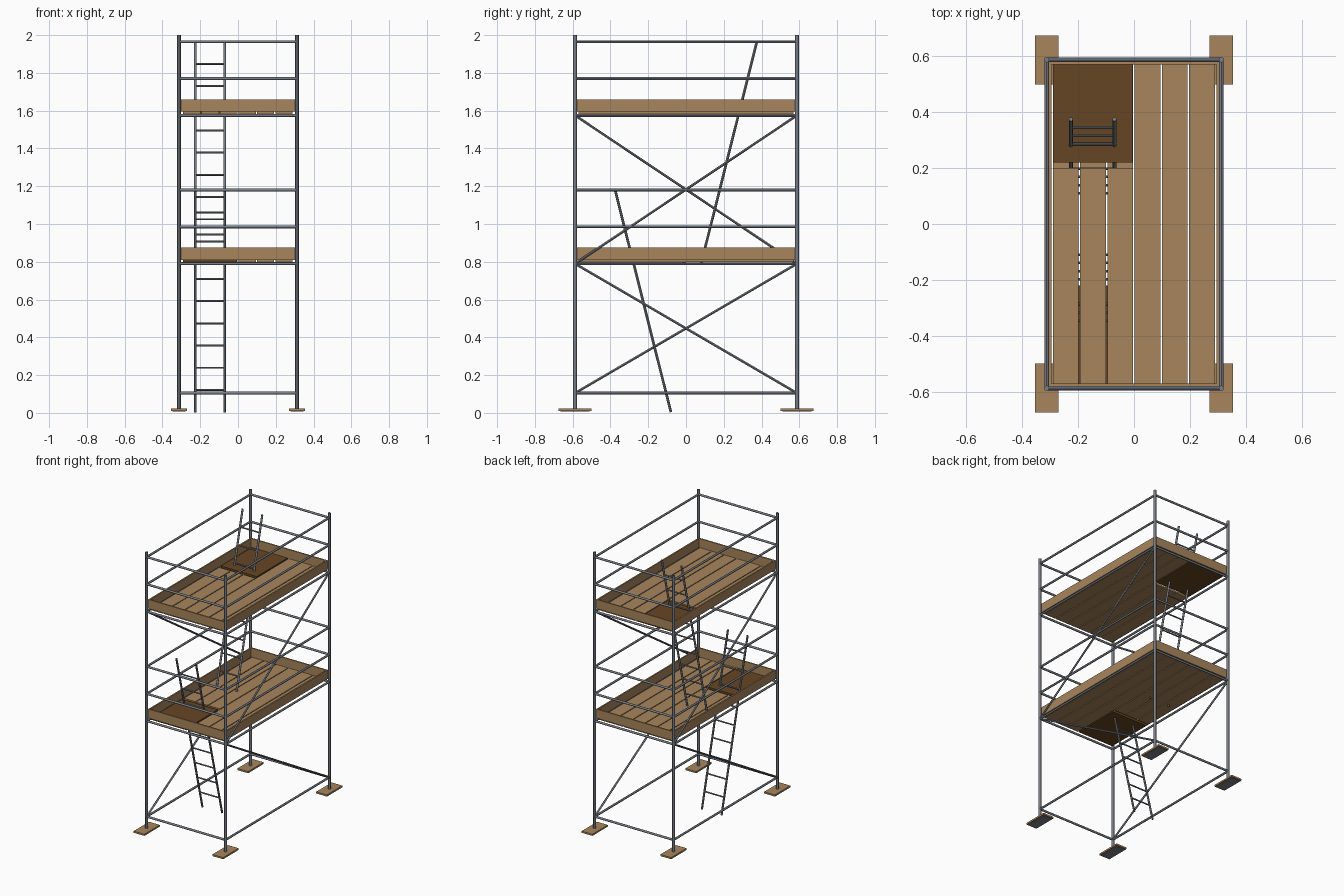
import bpy
from mathutils import Vector

cube = bpy.data.objects.get("Cube")
if cube:
    bpy.data.objects.remove(cube, do_unlink=True)


def make_material(name, rgb):
    mat = bpy.data.materials.new(name)
    mat.use_nodes = True
    mat.diffuse_color = (*rgb, 1)
    mat.node_tree.nodes["Principled BSDF"].inputs["Base Color"].default_value = (*rgb, 1)
    return mat


STEEL = make_material("steel grey", (0.19, 0.21, 0.24))
WOOD = make_material("tan wood", (0.39, 0.235, 0.107))
HATCH = make_material("dark brown wood", (0.13, 0.06, 0.017))

PX, PY = 0.3125, 0.5875            # post positions
BASE_Z, DECKS, LIFT = 0.105, (0.79, 1.575), 0.195


def tube(name, a, b, radius, sides=12):
    a, b = Vector(a), Vector(b)
    axis = b - a
    bpy.ops.mesh.primitive_cylinder_add(vertices=sides, radius=radius, depth=axis.length,
                                        location=(a + b) / 2)
    obj = bpy.context.object
    obj.name = name
    obj.rotation_euler = axis.to_track_quat("Z", "Y").to_euler()
    obj.data.materials.append(STEEL)
    bpy.ops.object.shade_smooth_by_angle()
    return obj


def box(name, low, high, mat):
    low, high = Vector(low), Vector(high)
    bpy.ops.mesh.primitive_cube_add(size=1, location=(low + high) / 2)
    obj = bpy.context.object
    obj.name = name
    obj.scale = high - low
    obj.data.materials.append(mat)


def rail_ring(name, z, radius=0.0075):
    for s, side in ((-1, "right"), (1, "left")):
        tube(f"{name}_{side}", (s * PX, -PY, z), (s * PX, PY, z), radius)
    for s, side in ((-1, "front"), (1, "back")):
        tube(f"{name}_{side}", (-PX, s * PY, z), (PX, s * PY, z), radius)


# Corner posts on sole boards with steel foot plates
for sx in (-1, 1):
    for sy in (-1, 1):
        x, y = sx * PX, sy * PY
        tube("post", (x, y, 0.012), (x, y, 2), 0.0095)
        box("sole_board", (x - 0.0425, y - 0.0875, 0.011), (x + 0.0425, y + 0.0875, 0.023), WOOD)
        box("foot_plate", (x - 0.034, y - 0.076, 0.007), (x + 0.034, y + 0.076, 0.011), STEEL)

# Horizontal rails: base, deck ledgers and two guard rails per deck
rail_ring("base_rail", BASE_Z)
for z in DECKS:
    rail_ring("ledger", z)
    rail_ring("middle_guard_rail", z + LIFT)
    rail_ring("top_guard_rail", z + 2 * LIFT)

# Zigzag diagonal braces on the long sides
levels = (BASE_Z, *DECKS)
for s in (-1, 1):
    y = s * PY
    for low, high in zip(levels, levels[1:]):
        tube("diagonal_brace", (s * PX, y, low), (s * PX, -y, high), 0.0065)
        y = -y


def deck(z, end):
    """Six planks, a hatch at the given y end, and four toe boards."""
    bottom, top = z + 0.008, z + 0.021
    for i in range(6):
        x = -0.29 + i * 0.0975
        ys = [-0.57, 0.57]
        if i < 3:
            ys = sorted((-end * 0.57, end * 0.2))
        box("plank", (x, ys[0], bottom), (x + 0.0915, ys[1], top), WOOD)
    y0, y1 = sorted((end * 0.22, end * 0.57))
    box("hatch", (-0.29, y0, bottom), (-0.006, y1, top + 0.002), HATCH)
    t0, t1 = z + 0.02, z + 0.085
    for s in (-1, 1):
        xs = sorted((s * 0.295, s * 0.305))
        box("side_toe_board", (xs[0], -0.58, t0), (xs[1], 0.58, t1), WOOD)
        ys = sorted((s * 0.571, s * 0.581))
        box("end_toe_board", (-0.305, ys[0], t0), (0.305, ys[1], t1), WOOD)


def ladder(z, end):
    """Leaning ladder that rises through the hatch at the given y end."""
    xs = (-0.226, -0.07)
    foot, head = Vector((0, end * 0.08, z)), Vector((0, end * 0.375, z + 1.175))
    for x in xs:
        tube("ladder_stile", foot + Vector((x, 0, 0)), head + Vector((x, 0, 0)), 0.007)
    for i in range(1, 10):
        p = foot.lerp(head, i / 10)
        tube("ladder_rung", (xs[0], p.y, p.z), (xs[1], p.y, p.z), 0.005, 10)


deck(DECKS[0], -1)
deck(DECKS[1], 1)
ladder(0.004, -1)
ladder(DECKS[0], 1)
